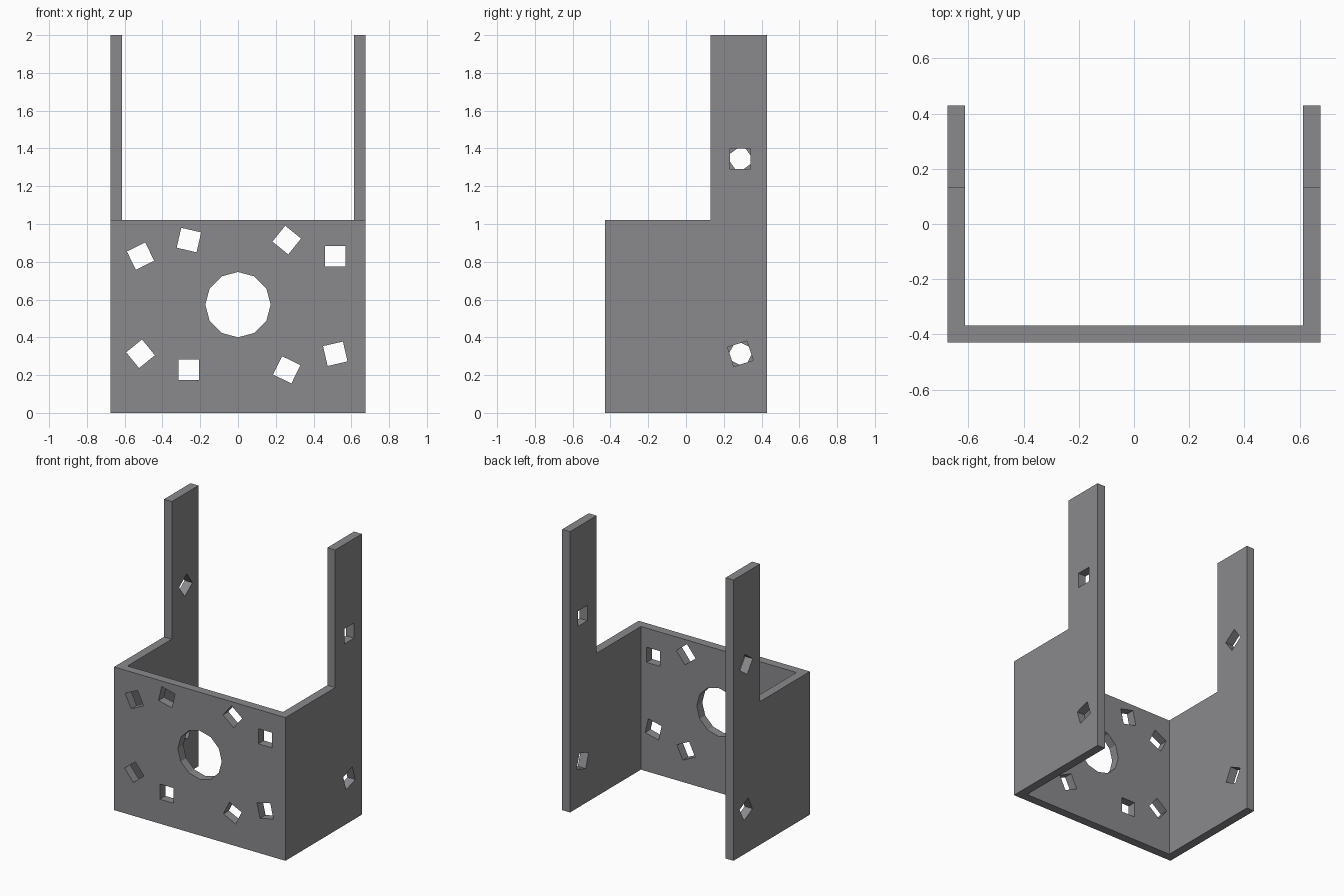
import bpy, bmesh
from math import radians, sqrt
from mathutils import Matrix, Vector

if "Cube" in bpy.data.objects:
    bpy.data.objects.remove(bpy.data.objects["Cube"], do_unlink=True)

HALF_W, HALF_D, WALL = 0.675, 0.43, 0.062
HEIGHT, STEP_Z, STEP_Y = 2.0, 1.02, 0.13
HOLE = 0.108

grey = bpy.data.materials.new("satin grey")
grey.use_nodes = True
colour = (0.255, 0.25, 0.265, 1)
grey.diffuse_color = colour
grey.node_tree.nodes["Principled BSDF"].inputs["Base Color"].default_value = colour


def to_object(name, bm):
    bmesh.ops.recalc_face_normals(bm, faces=bm.faces)
    mesh = bpy.data.meshes.new(name)
    bm.to_mesh(mesh)
    bm.free()
    mesh.materials.append(grey)
    obj = bpy.data.objects.new(name, mesh)
    bpy.context.collection.objects.link(obj)
    return obj


def subtract(target, cutter):
    cutter.hide_render = True
    mod = target.modifiers.new("cut", "BOOLEAN")
    mod.operation, mod.solver, mod.object = "DIFFERENCE", "EXACT", cutter
    bpy.context.view_layer.objects.active = target
    bpy.ops.object.modifier_apply(modifier=mod.name)
    bpy.data.objects.remove(cutter, do_unlink=True)


def add_hole(bm, centre, axes, sides, radius, angle):
    matrix = Matrix.Translation(centre) @ axes @ Matrix.Rotation(radians(angle), 4, "Z")
    bmesh.ops.create_cone(bm, cap_ends=True, segments=sides, radius1=radius,
                          radius2=radius, depth=WALL * 3, matrix=matrix)


# U-shaped channel, extruded upward
inner = HALF_W - WALL
half = [(inner, HALF_D), (HALF_W, HALF_D), (HALF_W, -HALF_D)]
outline = half + [(-x, y) for x, y in reversed(half)]
outline += [(-inner, WALL - HALF_D), (inner, WALL - HALF_D)]
bm = bmesh.new()
base = bm.faces.new([bm.verts.new((x, y, 0)) for x, y in outline])
top = bmesh.ops.extrude_face_region(bm, geom=[base])["geom"]
bmesh.ops.translate(bm, vec=(0, 0, HEIGHT),
                    verts=[v for v in top if isinstance(v, bmesh.types.BMVert)])
bracket = to_object("mounting_bracket", bm)

# Step that leaves two upright arms at the back
bm = bmesh.new()
bmesh.ops.create_cube(bm, size=2, matrix=Matrix.Translation((0, STEP_Y - 1, STEP_Z + 1)))
subtract(bracket, to_object("step_cutter", bm))

# Holes: square ones at assorted angles and one round opening
along_y = Matrix.Rotation(radians(90), 4, "X")
along_x = Matrix(((0, 0, 1), (1, 0, 0), (0, 1, 0))).to_4x4()
front_y, side_x = -HALF_D + WALL / 2, HALF_W - WALL / 2
square = HOLE / sqrt(2)
bm = bmesh.new()
add_hole(bm, (0, front_y, 0.573), along_y, 12, 0.173, 0)
front_holes = [(-0.516, 0.83, 26), (-0.26, 0.915, -13), (0.258, 0.915, -39),
               (0.515, 0.83, 0), (-0.516, 0.313, 39), (-0.26, 0.228, 0),
               (0.258, 0.228, -26), (0.515, 0.313, 13)]
for x, z, turn in front_holes:
    add_hole(bm, (x, front_y, z), along_y, 4, square, 45 + turn)
side_holes = [(1, 1.345, 0), (1, 0.313, 18), (-1, 1.345, 36), (-1, 0.313, -27)]
for side, z, turn in side_holes:
    add_hole(bm, (side * side_x, 0.288, z), along_x, 4, square, 45 + turn)
subtract(bracket, to_object("hole_cutter", bm))
